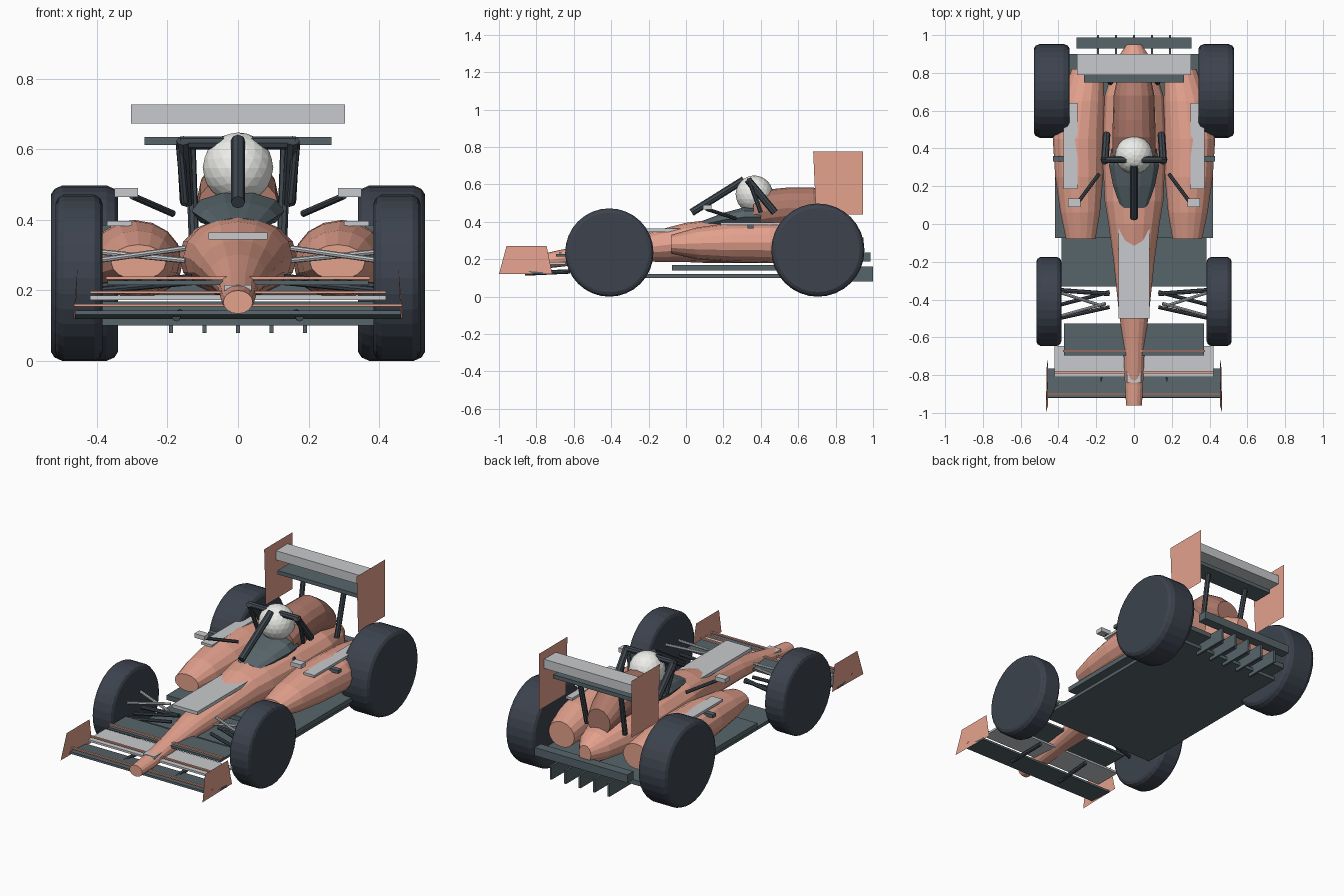
import bpy, bmesh, math
from mathutils import Vector, Matrix

if "Cube" in bpy.data.objects:
    bpy.data.objects.remove(bpy.data.objects["Cube"])


def make_mat(name, rgb):
    m = bpy.data.materials.new(name)
    m.diffuse_color = (*rgb, 1)
    m.use_nodes = True
    m.node_tree.nodes["Principled BSDF"].inputs["Base Color"].default_value = m.diffuse_color
    return m


CORAL = make_mat("coral", (0.78, 0.36, 0.27))
BROWN = make_mat("dark_coral", (0.42, 0.19, 0.145))
DARK = make_mat("slate", (0.095, 0.13, 0.145))
ROD = make_mat("dark_rod", (0.05, 0.065, 0.08))
TYRE = make_mat("rubber", (0.045, 0.055, 0.075))
LIGHT = make_mat("light_grey", (0.58, 0.59, 0.61))
WHITE = make_mat("white", (0.85, 0.85, 0.82))


def finish(name, bm, mat):
    bmesh.ops.recalc_face_normals(bm, faces=bm.faces)
    me = bpy.data.meshes.new(name)
    bm.to_mesh(me)
    bm.free()
    me.materials.append(mat)
    ob = bpy.data.objects.new(name, me)
    bpy.context.collection.objects.link(ob)
    return ob


def box(name, x, y, z, mat, pitch=0):
    """Box from (min, max) ranges, optionally pitched about x."""
    bm = bmesh.new()
    size = Matrix.Diagonal((x[1] - x[0], y[1] - y[0], z[1] - z[0], 1))
    mid = Vector((sum(x) / 2, sum(y) / 2, sum(z) / 2))
    bmesh.ops.create_cube(bm, size=1, matrix=Matrix.Translation(mid) @ Matrix.Rotation(pitch, 4, 'X') @ size)
    return finish(name, bm, mat)


def rod(name, a, b, r, mat=ROD, sides=8):
    """Cylinder between two points."""
    a, b = Vector(a), Vector(b)
    bm = bmesh.new()
    rot = (b - a).to_track_quat('Z', 'Y').to_matrix().to_4x4()
    bmesh.ops.create_cone(bm, cap_ends=True, segments=sides, radius1=r, radius2=r,
                          depth=(b - a).length, matrix=Matrix.Translation((a + b) / 2) @ rot)
    return finish(name, bm, mat)


def bridge(bm, rings):
    n = len(rings[0])
    for r0, r1 in zip(rings, rings[1:]):
        for i in range(n):
            j = (i + 1) % n
            bm.faces.new((r0[i], r0[j], r1[j], r1[i]))
    bm.faces.new(rings[0])
    bm.faces.new(rings[-1])


def loft(name, sections, mat, sides=16):
    """Ellipses (y, centre x, half width, centre z, half height) joined along y."""
    bm = bmesh.new()
    rings = []
    for y, cx, hw, cz, hh in sections:
        angles = [2 * math.pi * i / sides for i in range(sides)]
        rings.append([bm.verts.new((cx + hw * math.cos(t), y, cz + hh * math.sin(t))) for t in angles])
    bridge(bm, rings)
    return finish(name, bm, mat)


def wheel(name, x0, x1, y, r):
    bm = bmesh.new()
    d = x1 - x0
    prof = [(0, .9), (.05, .96), (.17, 1), (.83, 1), (.95, .96), (1, .9)]
    rings = []
    for u, k in prof:
        angles = [2 * math.pi * i / 32 for i in range(32)]
        rings.append([bm.verts.new((x0 + u * d, y + r * k * math.cos(t), r + r * k * math.sin(t))) for t in angles])
    bridge(bm, rings)
    return finish(name, bm, TYRE)


def panel(name, pts, mat):
    bm = bmesh.new()
    bm.faces.new([bm.verts.new(p) for p in pts])
    return finish(name, bm, mat)


# Central body: nose, tub and tail in one loft
loft("body", [(-.96, 0, .042, .167, .033), (-.85, 0, .048, .175, .036), (-.64, 0, .057, .21, .047),
              (-.45, 0, .082, .24, .062), (-.2, 0, .108, .265, .078), (0, 0, .135, .29, .105),
              (.12, 0, .155, .295, .115), (.4, 0, .168, .295, .115), (.68, 0, .155, .29, .11),
              (.86, 0, .10, .275, .085), (.95, 0, .04, .265, .05)], CORAL)
box("scuttle_panel", (-.083, .083), (-.5, 0), (.345, .365), LIGHT)

# Engine cover and cockpit surround
loft("engine_cover", [(.36, 0, .115, .44, .085), (.46, 0, .115, .465, .11), (.55, 0, .112, .475, .109),
                      (.68, 0, .108, .475, .11), (.76, 0, .092, .44, .095), (.82, 0, .075, .405, .075)], BROWN)
loft("cockpit_surround", [(.085, 0, .07, .385, .02), (.2, 0, .11, .41, .04),
                          (.31, 0, .132, .425, .055), (.40, 0, .12, .425, .055)], DARK, 10)

# Helmet
bm = bmesh.new()
bmesh.ops.create_icosphere(bm, subdivisions=3, radius=.1, matrix=Matrix.Translation((0, .365, .548)))
finish("helmet", bm, WHITE)

# Head protection frame
rod("frame_pillar", (0, .03, .45), (0, .31, .625), .02)
rod("frame_crossbar", (-.165, .34, .618), (.165, .34, .618), .018)

# Floor, rear beam and diffuser fins
box("lower_floor", (-.385, .385), (-.33, .82), (.10, .12), DARK)
box("upper_floor", (-.417, .417), (-.075, .9), (.14, .168), DARK)
box("rear_beam", (-.305, .305), (.93, .987), (.187, .235), DARK)
for i in range(5):
    x = (i - 2) * .095
    box("diffuser_fin", (x - .006, x + .006), (.78, 1), (.08, .16), DARK)

# Front wing elements with coral edge strips
box("front_wing_main", (-.463, .463), (-.92, -.765), (.125, .137), DARK, -.08)
box("front_wing_middle", (-.42, .42), (-.81, -.645), (.173, .185), LIGHT)
box("front_wing_flap", (-.37, .37), (-.695, -.527), (.215, .228), DARK)
for w, y, z in ((.465, -.9, .158), (.42, -.785, .195), (.375, -.672, .235)):
    box("wing_edge_strip", (-w, w), (y - .006, y + .006), (z - .004, z + .004), CORAL)
box("nose_block", (-.038, .038), (-.84, -.69), (.197, .215), LIGHT)

# Rear wing
box("rear_wing_main", (-.303, .303), (.79, .90), (.673, .727), LIGHT)
box("rear_wing_lower", (-.265, .265), (.75, .87), (.612, .635), DARK)

# Mirrored parts on both sides
for s in (-1, 1):
    wheel("front_wheel", s * .385, s * .517, -.41, .236)
    wheel("rear_wheel", s * .341, s * .53, .705, .249)

    loft("sidepod", [(-.08, s * .282, .078, .28, .05), (.06, s * .285, .105, .285, .085),
                     (.25, s * .29, .127, .29, .106), (.45, s * .295, .135, .29, .11),
                     (.65, s * .275, .118, .28, .1), (.82, s * .245, .085, .265, .075)], CORAL)
    x0, x1 = sorted((s * .30, s * .372))
    box("sidepod_plate", (x0, x1), (.185, .64), (.383, .397), LIGHT)
    x0, x1 = sorted((s * .36, s * .428))
    box("sidepod_bracket", (x0, x1), (.33, .36), (.365, .385), DARK)

    x0, x1 = sorted((s * .284, s * .35))
    box("mirror", (x0, x1), (.09, .135), (.465, .49), LIGHT)
    rod("mirror_stalk", (s * .30, .11, .468), (s * .185, .265, .418), .01)

    rod("frame_side_bar", (s * .155, .33, .625), (s * .145, .475, .45), .02)
    rod("frame_side_brace", (s * .165, .34, .615), (s * .15, .40, .45), .012)

    # Front suspension
    for a, b, r, m in (((.40, -.36, .31), (.15, -.44, .285), .008, LIGHT),
                       ((.40, -.49, .285), (.15, -.42, .32), .008, LIGHT),
                       ((.40, -.35, .21), (.13, -.37, .235), .012, ROD),
                       ((.40, -.43, .2), (.13, -.36, .23), .01, ROD),
                       ((.40, -.50, .2), (.13, -.44, .225), .01, ROD)):
        rod("suspension_arm", (s * a[0], a[1], a[2]), (s * b[0], b[1], b[2]), r, m)

    rod("front_wing_mount", (s * .175, -.86, .124), (s * .165, -.62, .135), .012)
    panel("front_endplate", [(s * .467, -1, .12), (s * .461, -.715, .12),
                             (s * .455, -.745, .27), (s * .455, -.96, .27)], CORAL)
    panel("rear_endplate", [(s * .304, .695, .44), (s * .304, .945, .44),
                            (s * .304, .945, .777), (s * .304, .68, .777)], CORAL)
    rod("rear_wing_strut", (s * .135, .81, .62), (s * .125, .75, .34), .015)
